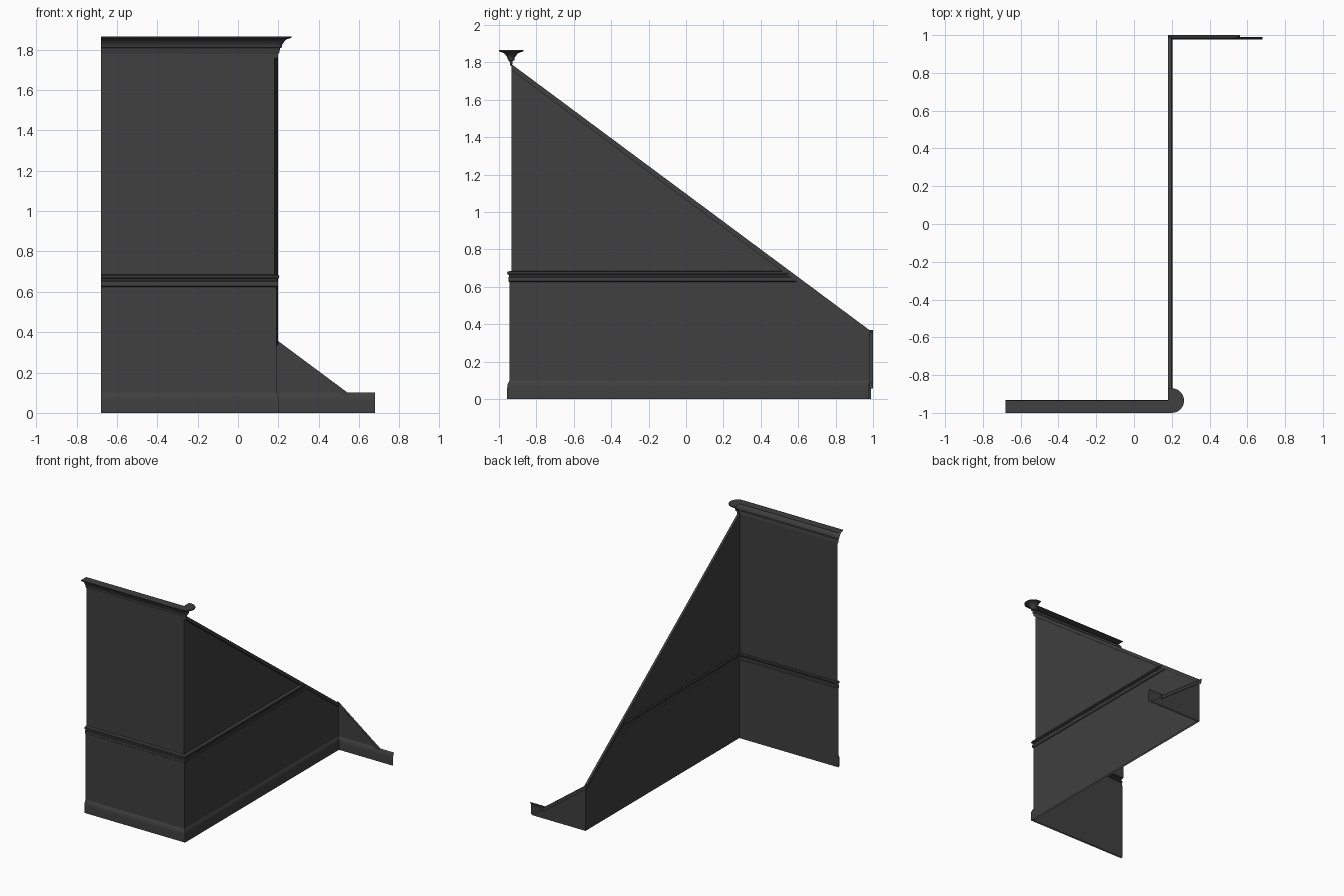
import bpy, bmesh, math
from mathutils import Vector

cube = bpy.data.objects.get("Cube")
if cube:
    bpy.data.objects.remove(cube)

# Single dark paint
paint = bpy.data.materials.new("charcoal_paint")
paint.use_nodes = True
COLOUR = (0.05, 0.05, 0.05, 1)
paint.diffuse_color = COLOUR
paint.node_tree.nodes["Principled BSDF"].inputs["Base Color"].default_value = COLOUR

# Main dimensions
LEFT, CORNER, RIGHT = -0.68, 0.18, 0.68
FRONT, BACK = -0.932, 1.0
WALL_TOP = 1.79
SLOPE = 0.743


def finish(name, bm, smooth=True):
    mesh = bpy.data.meshes.new(name)
    bm.to_mesh(mesh)
    bm.free()
    mesh.materials.append(paint)
    obj = bpy.data.objects.new(name, mesh)
    bpy.context.collection.objects.link(obj)
    if smooth:
        bpy.ops.object.select_all(action='DESELECT')
        obj.select_set(True)
        bpy.context.view_layer.objects.active = obj
        bpy.ops.object.shade_smooth_by_angle(angle=math.radians(35))
    return obj


def sweep(name, profile, stations, clip=None):
    """Sweep (offset, height) points through (point, outward direction) stations."""
    bm = bmesh.new()
    rows = []
    for point, out in stations:
        rows.append([bm.verts.new((point[0] + out[0] * o, point[1] + out[1] * o, z))
                     for o, z in profile])
    for a, b in zip(rows, rows[1:]):
        for i in range(len(profile) - 1):
            bm.faces.new((a[i], b[i], b[i + 1], a[i + 1]))
    bmesh.ops.remove_doubles(bm, verts=bm.verts, dist=1e-5)
    if clip:
        geom = bm.verts[:] + bm.edges[:] + bm.faces[:]
        bmesh.ops.bisect_plane(bm, geom=geom, plane_co=clip[0], plane_no=clip[1],
                               clear_outer=True)
    return finish(name, bm)


def prism(name, outline, shift):
    bm = bmesh.new()
    face = bm.faces.new([bm.verts.new(p) for p in outline])
    ext = bmesh.ops.extrude_face_region(bm, geom=[face])
    verts = [v for v in ext["geom"] if isinstance(v, bmesh.types.BMVert)]
    bmesh.ops.translate(bm, verts=verts, vec=shift)
    bmesh.ops.recalc_face_normals(bm, faces=bm.faces)
    return finish(name, bm, smooth=False)


# Plan of the walls, with mitred corners
stations = [
    ((LEFT, FRONT), (0, -1)),
    ((CORNER, FRONT), (1, -1)),
    ((CORNER, BACK), (1, -1)),
    ((RIGHT, BACK), (0, -1)),
]

# Wall panels: lower panel, chair rail and recessed upper panel in one profile
wall_profile = [
    (0.011, 0), (0.011, 0.625), (0.018, 0.63), (0.018, 0.65), (0.014, 0.655),
    (0.014, 0.663), (0.022, 0.667), (0.025, 0.674), (0.022, 0.682),
    (0, 0.685), (0, WALL_TOP),
]
side_clip = (Vector((0, FRONT, WALL_TOP - 0.015)), Vector((0, SLOPE, 1)))
return_clip = (Vector((0.19, 0, 0.355)), Vector((SLOPE, 0, 1)))
sweep("front_wall", wall_profile, stations[:2])
sweep("side_wall", wall_profile, stations[1:3], side_clip)
sweep("return_wall", wall_profile, stations[2:], return_clip)

# Baseboard along all walls
base_profile = [(0.024, 0), (0.024, 0.06), (0.022, 0.078), (0.017, 0.09), (0.011, 0.1)]
sweep("baseboard", base_profile, stations)

# Cornice along the front wall, turning round the wall end
cornice_profile = [
    (0.003, 1.78), (0.006, 1.79), (0.008, 1.808), (0.017, 1.811), (0.019, 1.825),
    (0.026, 1.835), (0.036, 1.848), (0.054, 1.856), (0.065, 1.858),
    (0.065, 1.866), (0, 1.866),
]
end = (0.2, -0.935)
turn = [(end, (math.sin(a), -math.cos(a)))
        for a in (math.pi * i / 16 for i in range(17))]
sweep("cornice", cornice_profile,
      [((LEFT, end[1]), (0, -1))] + turn + [((CORNER, end[1]), (0, 1))])

# Sloping trim on the side wall and on the return wall
DROP = 0.032
y0, y1 = FRONT, BACK - 0.003
z1 = WALL_TOP - SLOPE * (y1 - y0)
prism("side_slope_trim",
      [(CORNER, y0, WALL_TOP), (CORNER, y1, z1),
       (CORNER, y1, z1 - DROP), (CORNER, y0, WALL_TOP - DROP)],
      (0.018, 0, 0))
x0, x1 = CORNER, 0.56
z0 = 0.37
z2 = z0 - SLOPE * (x1 - x0)
prism("return_slope_trim",
      [(x0, BACK, z0), (x1, BACK, z2), (x1, BACK, z2 - DROP), (x0, BACK, z0 - DROP)],
      (0, -0.018, 0))
